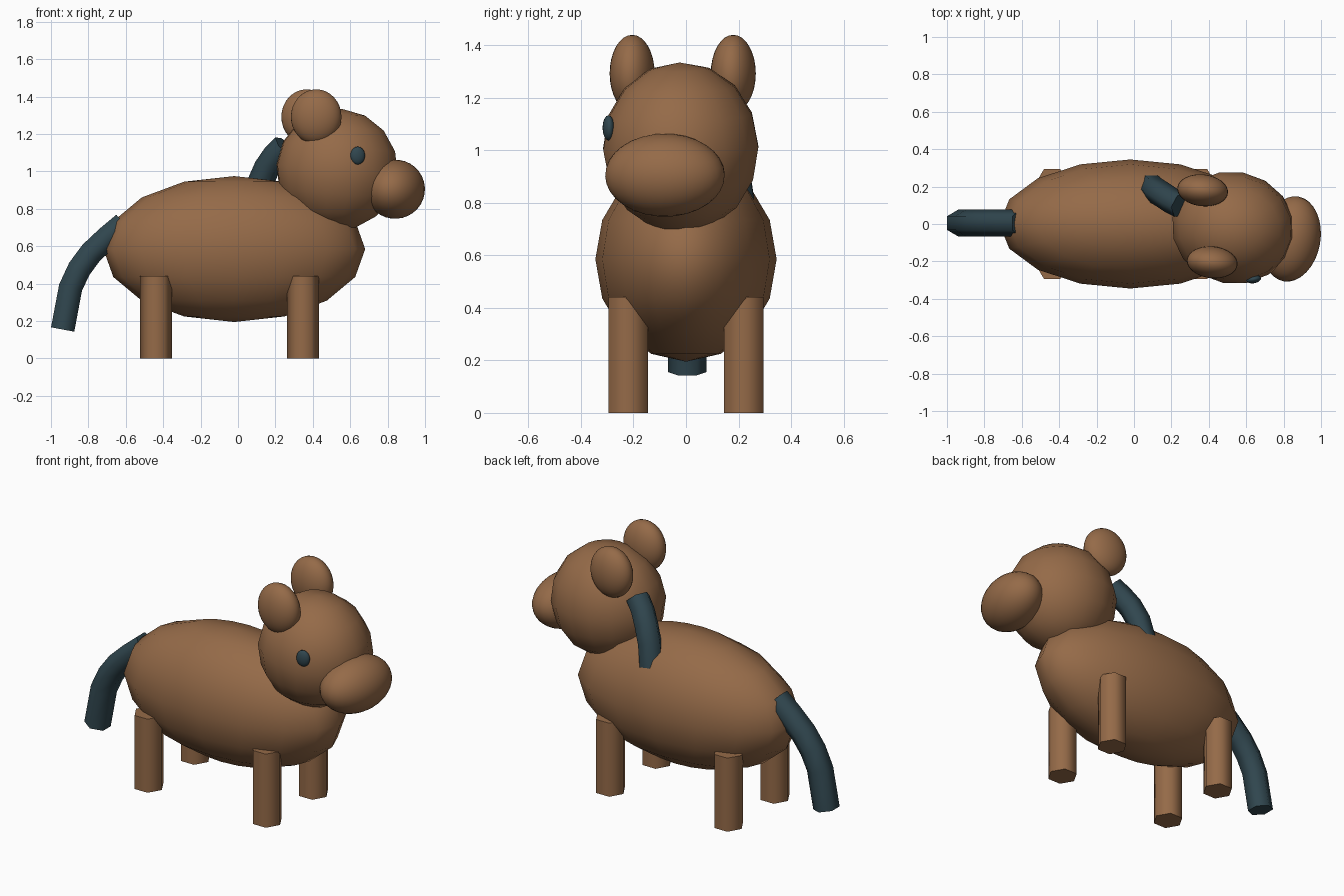
import bpy
import math
from mathutils import Vector

if "Cube" in bpy.data.objects:
    bpy.data.objects.remove(bpy.data.objects["Cube"])


def make_material(name, color):
    mat = bpy.data.materials.new(name)
    mat.diffuse_color = (*color, 1.0)
    mat.use_nodes = True
    mat.node_tree.nodes["Principled BSDF"].inputs["Base Color"].default_value = mat.diffuse_color
    return mat


brown = make_material("brown_hide", (0.30, 0.145, 0.065))
teal = make_material("dark_teal", (0.030, 0.062, 0.078))


def finish(obj, name, mat):
    obj.name = name
    obj.data.materials.append(mat)
    bpy.ops.object.shade_smooth_by_angle(angle=math.radians(70))
    return obj


def ellipsoid(name, center, radii, mat, segments=16, rotation=(0, 0, 0)):
    bpy.ops.mesh.primitive_uv_sphere_add(
        segments=segments, ring_count=segments // 2, location=center,
        rotation=[math.radians(a) for a in rotation])
    obj = bpy.context.object
    obj.scale = radii
    return finish(obj, name, mat)


def hex_tube(name, path, radius, across, mat):
    """Six-sided tube along a path; two corners point along 'across'."""
    pts = [Vector(p) for p in path]
    verts, faces = [], []
    for i, p in enumerate(pts):
        tangent = (pts[min(i + 1, len(pts) - 1)] - pts[max(i - 1, 0)]).normalized()
        side = Vector(across)
        side = (side - tangent * side.dot(tangent)).normalized()
        up = tangent.cross(side)
        for k in range(6):
            a = k * math.pi / 3
            verts.append(p + radius * (math.cos(a) * side + math.sin(a) * up))
    for i in range(len(pts) - 1):
        for k in range(6):
            n = (k + 1) % 6
            faces.append((i * 6 + k, i * 6 + n, i * 6 + 6 + n, i * 6 + 6 + k))
    last = (len(pts) - 1) * 6
    faces.append(tuple(range(5, -1, -1)))
    faces.append(tuple(last + k for k in range(6)))
    mesh = bpy.data.meshes.new(name)
    mesh.from_pydata(verts, [], faces)
    obj = bpy.data.objects.new(name, mesh)
    bpy.context.collection.objects.link(obj)
    bpy.ops.object.select_all(action='DESELECT')
    obj.select_set(True)
    bpy.context.view_layer.objects.active = obj
    return finish(obj, name, mat)


# Body, head and muzzle, with the head turned slightly
ellipsoid("body", (-0.02, 0, 0.585), (0.70, 0.345, 0.39), brown)
ellipsoid("head", (0.53, -0.02, 1.01), (0.33, 0.30, 0.325), brown,
          rotation=(0, 5, -10))
ellipsoid("muzzle", (0.84, -0.08, 0.905), (0.157, 0.23, 0.158), brown, 32,
          rotation=(0, 8, -10))

# Ears
ellipsoid("ear_right", (0.418, -0.205, 1.292), (0.136, 0.085, 0.147), brown, 32,
          rotation=(0, 0, -6))
ellipsoid("ear_left", (0.367, 0.180, 1.292), (0.136, 0.085, 0.147), brown, 32,
          rotation=(0, 0, -6))

# Eye
ellipsoid("eye", (0.64, -0.295, 1.085), (0.04, 0.022, 0.048), teal,
          rotation=(0, 0, 10))

# Four hexagonal legs
for end, x in (("front", 0.348), ("back", -0.438)):
    for side, y in (("right", -0.22), ("left", 0.22)):
        hex_tube(f"{end}_leg_{side}", [(x, y, 0), (x, y, 0.442)],
                 0.086, (1, 0, 0), brown)

# Curved tail
hex_tube("tail", [(-0.61, 0.005, 0.72), (-0.70, 0.005, 0.645),
                  (-0.785, 0.005, 0.565), (-0.848, 0.005, 0.48),
                  (-0.895, 0.005, 0.38), (-0.9375, 0.005, 0.155)],
         0.073, (0, 1, 0), teal)

# Short mane lock on the back of the neck
hex_tube("mane", [(0.25, 0.10, 1.135), (0.20, 0.125, 1.085),
                  (0.155, 0.155, 1.02), (0.115, 0.18, 0.93),
                  (0.09, 0.20, 0.80)],
         0.07, (0.5, 0.85, 0), teal)
